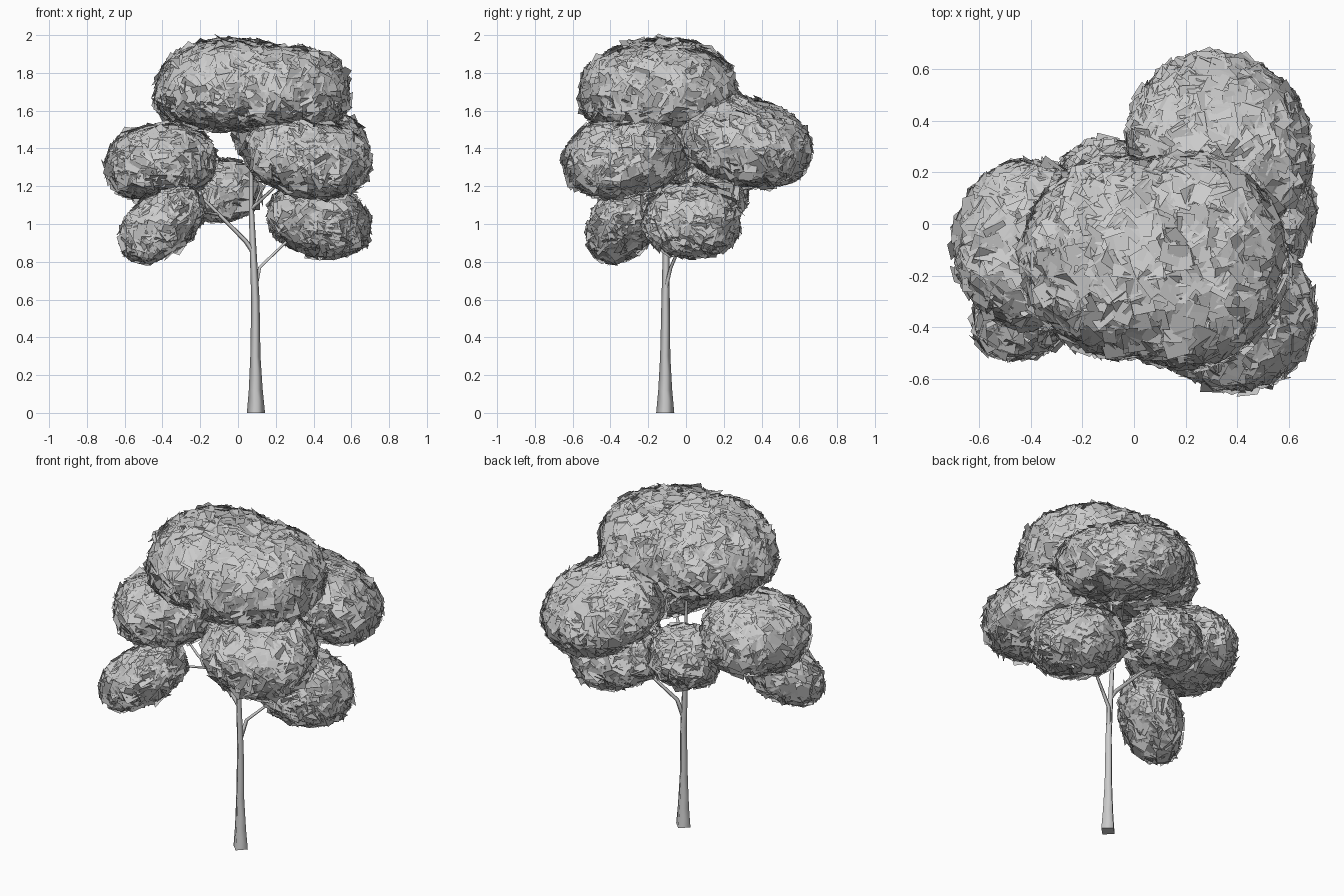
import bpy, bmesh, math, random
from mathutils import Vector, Euler

if "Cube" in bpy.data.objects:
    bpy.data.objects.remove(bpy.data.objects["Cube"])

random.seed(7)


def limb(name, pts):
    """Tapered four-sided, smooth-shaded limb through (x, y, z, radius) points."""
    cu = bpy.data.curves.new(name, 'CURVE')
    cu.dimensions = '3D'
    cu.bevel_depth = 1.0
    cu.bevel_resolution = 0
    cu.use_fill_caps = True
    sp = cu.splines.new('POLY')
    sp.points.add(len(pts) - 1)
    for p, (x, y, z, r) in zip(sp.points, pts):
        p.co = (x, y, z, 1)
        p.radius = r
    ob = bpy.data.objects.new(name, cu)
    bpy.context.collection.objects.link(ob)
    bpy.ops.object.select_all(action='DESELECT')
    ob.select_set(True)
    bpy.context.view_layer.objects.active = ob
    bpy.ops.object.convert(target='MESH')
    bpy.ops.object.shade_smooth_by_angle(angle=math.radians(95))


def clump(name, centre, radii, low, yaw=0, droop=0, size=0.085, density=1000, e=2.3):
    """Shell of square leaf cards over a rounded blob.
    Local x points outward along yaw and droops; low = radius below centre."""
    bm = bmesh.new()
    c = Vector(centre)
    rot = Euler((0, math.radians(droop), math.radians(yaw))).to_matrix()
    rx, ry, rz = radii
    m = (rx + ry + (rz + low) / 2) / 3
    for _ in range(int(4 * math.pi * m * m * density)):
        d = Vector([random.gauss(0, 1) for _ in range(3)]).normalized()
        r = (rx, ry, rz if d.z > 0 else low)
        # round in plan, slightly boxy in elevation
        d /= (math.hypot(d.x, d.y) ** e + abs(d.z) ** e) ** (1 / e)
        k = math.hypot(d.x, d.y) ** (e - 2)
        p = Vector([d[i] * r[i] for i in range(3)])
        n = Vector((d.x * k / rx, d.y * k / ry,
                    math.copysign(abs(d.z) ** (e - 1), d.z) / r[2])).normalized()
        n += Vector([random.gauss(0, 0.2) for _ in range(3)])
        p, n = c + rot @ (p * random.uniform(0.96, 1.01)), (rot @ n).normalized()
        # random spin of the card about its normal
        u = n.orthogonal().normalized()
        w = n.cross(u)
        a = random.uniform(0, math.tau)
        u, w = u * math.cos(a) + w * math.sin(a), w * math.cos(a) - u * math.sin(a)
        h = size * random.uniform(0.4, 0.55)
        bm.faces.new([bm.verts.new(p + u * i * h + w * j * h)
                      for i, j in ((-1, -1), (1, -1), (1, 1), (-1, 1))])
    me = bpy.data.meshes.new(name)
    bm.to_mesh(me)
    bm.free()
    bpy.context.collection.objects.link(bpy.data.objects.new(name, me))


# Trunk
limb("trunk", [(0.095, -0.11, 0, 0.048), (0.094, -0.11, 0.12, 0.037),
               (0.092, -0.11, 0.3, 0.027), (0.092, -0.108, 0.6, 0.022),
               (0.08, -0.105, 0.86, 0.018), (0.07, -0.1, 1.1, 0.013),
               (0.07, -0.1, 1.3, 0.011), (0.08, -0.12, 1.65, 0.006)])

# Branches
limb("left_branch", [(0.082, -0.105, 0.85, 0.014), (0.04, -0.11, 0.91, 0.012),
                     (-0.17, -0.15, 1.12, 0.009), (-0.4, -0.1, 1.3, 0.005)])
limb("lower_left_twig", [(-0.1, -0.135, 1.05, 0.008), (-0.22, -0.24, 1.07, 0.006),
                         (-0.38, -0.32, 1.02, 0.004)])
limb("right_branch", [(0.092, -0.108, 0.66, 0.014), (0.115, -0.08, 0.77, 0.011),
                      (0.26, -0.02, 0.91, 0.008), (0.45, 0.02, 1.0, 0.005)])
limb("back_branch", [(0.07, -0.1, 1.05, 0.01), (0.12, 0.02, 1.18, 0.007),
                     (0.32, 0.33, 1.4, 0.004)])
limb("front_right_branch", [(0.07, -0.1, 1.08, 0.011), (0.2, -0.2, 1.2, 0.008),
                            (0.37, -0.3, 1.35, 0.004)])

# Crown
clump("crown_left", (-0.03, -0.13, 1.67), (0.40, 0.385, 0.305), 0.17, e=2.4)
clump("crown_right", (0.2, -0.145, 1.67), (0.385, 0.41, 0.265), 0.17, e=2.8)

# Middle ring of foliage
clump("front_right_foliage", (0.37, -0.32, 1.36), (0.34, 0.31, 0.2), 0.2, -40, 14)
clump("back_right_foliage", (0.33, 0.305, 1.44), (0.355, 0.36, 0.205), 0.205, 45, 22)
clump("left_foliage", (-0.41, -0.08, 1.32), (0.285, 0.32, 0.2), 0.19, 180, 5)

# Lower foliage
clump("lower_left_foliage", (-0.405, -0.335, 1.0), (0.255, 0.16, 0.15), 0.15, 212, 35)
clump("lower_right_foliage", (0.43, 0.03, 1.015), (0.265, 0.25, 0.185), 0.175, 10, 14)
clump("back_foliage", (-0.1, 0.15, 1.17), (0.20, 0.17, 0.17), 0.15)
clump("inner_foliage", (0.015, 0.09, 1.17), (0.1, 0.09, 0.09), 0.09, size=0.12, density=300)
